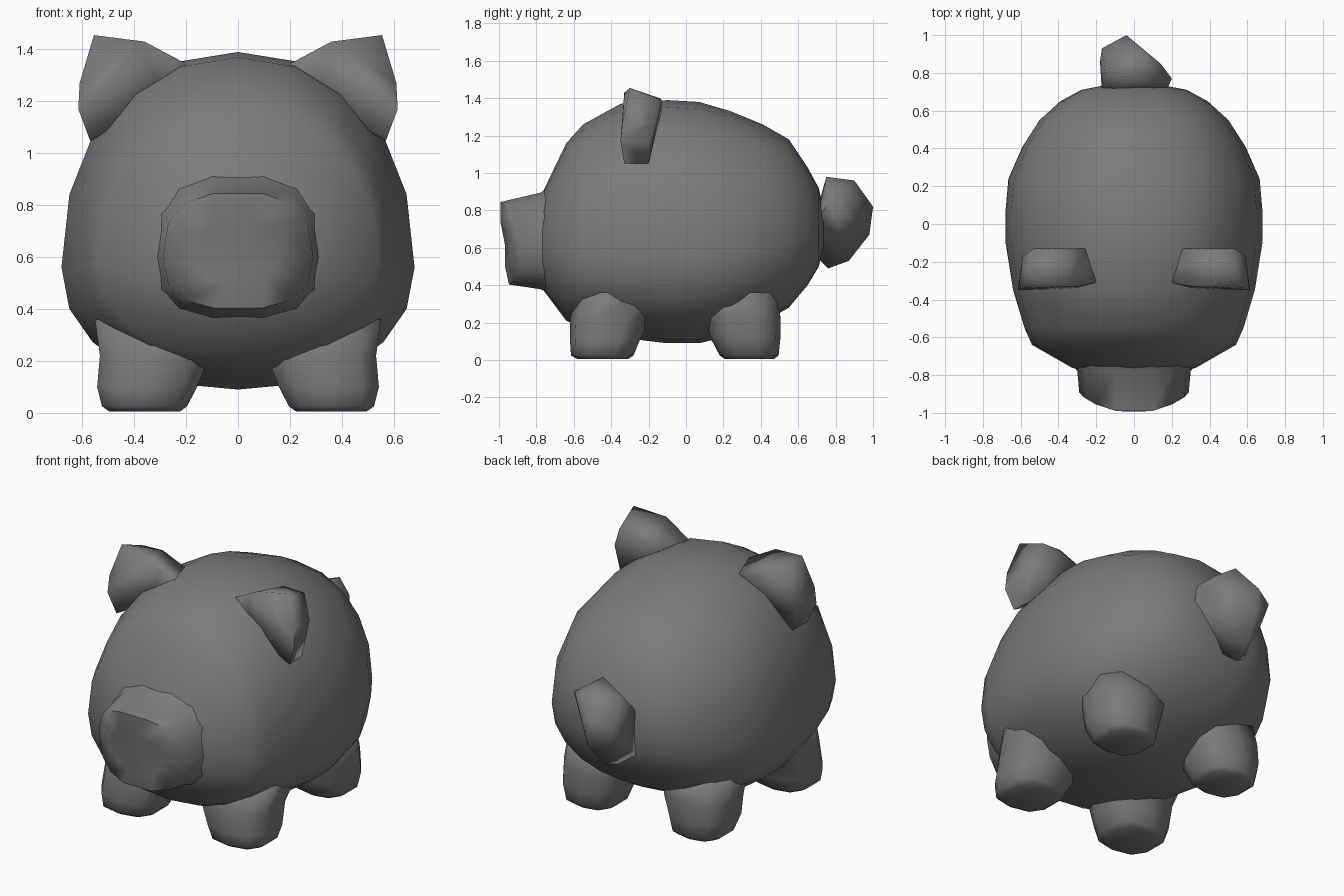
import bpy, bmesh
from math import sin, cos, pi, copysign
from mathutils import Vector

if "Cube" in bpy.data.objects:
    bpy.data.objects.remove(bpy.data.objects["Cube"])

grey = bpy.data.materials.new("matte grey")
grey.use_nodes = True
COLOUR = (0.2, 0.2, 0.2, 1)
grey.diffuse_color = COLOUR
grey.node_tree.nodes["Principled BSDF"].inputs["Base Color"].default_value = COLOUR


def finish(bm, name, angle):
    """Turn a bmesh into a smooth shaded object."""
    bmesh.ops.recalc_face_normals(bm, faces=bm.faces)
    mesh = bpy.data.meshes.new(name)
    bm.to_mesh(mesh)
    bm.free()
    mesh.materials.append(grey)
    obj = bpy.data.objects.new(name, mesh)
    bpy.context.collection.objects.link(obj)
    bpy.ops.object.select_all(action="DESELECT")
    obj.select_set(True)
    bpy.context.view_layer.objects.active = obj
    bpy.ops.object.shade_smooth_by_angle(angle=angle)
    return obj


def loft(name, rings, angle=pi / 2):
    """Skin a list of rings and close both ends with a fan."""
    bm = bmesh.new()
    loops = [[bm.verts.new(p) for p in ring] for ring in rings]
    n = len(loops[0])
    for a, b in zip(loops, loops[1:]):
        for i in range(n):
            j = (i + 1) % n
            bm.faces.new((a[i], a[j], b[j], b[i]))
    for loop in (loops[0], loops[-1]):
        centre = bm.verts.new(sum((v.co for v in loop), Vector()) / n)
        for i in range(n):
            bm.faces.new((loop[i], loop[(i + 1) % n], centre))
    return finish(bm, name, angle)


def hull(name, points, angle=pi / 2):
    bm = bmesh.new()
    for p in points:
        bm.verts.new(p)
    result = bmesh.ops.convex_hull(bm, input=bm.verts)
    spare = {g for g in result["geom_interior"] + result["geom_unused"]
             if isinstance(g, bmesh.types.BMVert)}
    bmesh.ops.delete(bm, geom=list(spare), context="VERTS")
    return finish(bm, name, angle)


def round_power(value, power):
    return copysign(abs(value) ** power, value)


def upright_ring(y, half, low, mid, high, sides, power):
    """Rounded ring facing y, with different upper and lower heights."""
    ring = []
    for i in range(sides):
        a = 2 * pi * i / sides
        s = round_power(sin(a), power)
        height = high - mid if s > 0 else mid - low
        ring.append(Vector((half * round_power(cos(a), power), y, mid + s * height)))
    return ring


# Body: y, half width, bottom, widest height, top
body = [(-0.79, 0.24, 0.45, 0.62, 0.82), (-0.76, 0.33, 0.37, 0.6, 0.91),
        (-0.64, 0.54, 0.21, 0.58, 1.16), (-0.55, 0.58, 0.17, 0.57, 1.26),
        (-0.35, 0.64, 0.12, 0.56, 1.37), (-0.1, 0.68, 0.09, 0.56, 1.39),
        (0.07, 0.68, 0.09, 0.56, 1.38), (0.24, 0.665, 0.13, 0.57, 1.33),
        (0.41, 0.59, 0.2, 0.59, 1.26), (0.55, 0.5, 0.28, 0.62, 1.18),
        (0.65, 0.39, 0.4, 0.66, 1.03), (0.71, 0.28, 0.5, 0.68, 0.92),
        (0.735, 0.15, 0.6, 0.7, 0.8)]
loft("body", [upright_ring(*row, 20, 0.92) for row in body])

# Snout: bulging front that leans forward at the top
snout = [upright_ring(-0.7, 0.36, 0.34, 0.6, 0.95, 14, 0.8),
         upright_ring(-0.78, 0.3, 0.375, 0.6, 0.9, 14, 0.75),
         upright_ring(-0.98, 0.29, 0.4, 0.6, 0.85, 14, 0.75),
         upright_ring(-0.985, 0.16, 0.5, 0.61, 0.74, 14, 0.85)]
for ring in snout[2:]:
    for p in ring:
        p.y += 1.0 * p.x ** 2 - 0.1 * (p.z - 0.65)
loft("snout", snout, 1.2)


# Legs: height, inner x, outer x, front y, rear y
def leg_ring(z, x0, x1, y0, y1, side):
    cx, cy, rx, ry = (x0 + x1) / 2, (y0 + y1) / 2, (x1 - x0) / 2, (y1 - y0) / 2
    ring = []
    for i in range(10):
        a = 2 * pi * (i + 0.5) / 10
        ring.append(Vector((side * (cx + rx * round_power(cos(a), 0.75)),
                            cy + ry * round_power(sin(a), 0.75), z)))
    return ring


front_leg = [(0.005, 0.22, 0.5, -0.58, -0.31), (0.025, 0.19, 0.53, -0.615, -0.28),
             (0.1, 0.15, 0.55, -0.62, -0.25), (0.22, 0.1, 0.54, -0.62, -0.19),
             (0.36, 0.06, 0.56, -0.58, -0.08)]
rear_leg = [(0.005, 0.22, 0.48, 0.21, 0.47), (0.025, 0.19, 0.51, 0.18, 0.495),
            (0.12, 0.16, 0.54, 0.13, 0.505), (0.23, 0.12, 0.54, 0.1, 0.505),
            (0.36, 0.08, 0.54, 0.04, 0.48)]

# Ears: flat front outline, then the rounded back
ear = [(0.2, -0.31, 1.345), (0.29, -0.33, 1.385), (0.36, -0.33, 1.43),
       (0.555, -0.3, 1.455), (0.61, -0.34, 1.27), (0.615, -0.35, 1.17),
       (0.57, -0.33, 1.05), (0.3, -0.34, 1.2),
       (0.25, -0.13, 1.33), (0.4, -0.14, 1.4), (0.53, -0.13, 1.39),
       (0.59, -0.17, 1.26), (0.59, -0.2, 1.17), (0.56, -0.2, 1.05)]

for side, label in ((1, "left"), (-1, "right")):
    loft(label + "_front_leg", [leg_ring(*row, side) for row in front_leg])
    loft(label + "_rear_leg", [leg_ring(*row, side) for row in rear_leg])
    hull(label + "_ear", [(side * x, y, z) for x, y, z in ear])

# Tail: chunky faceted curl
hull("tail", [(-0.17, 0.7, 0.8), (-0.18, 0.86, 0.72), (-0.17, 0.93, 0.8),
              (-0.04, 1.0, 0.82), (-0.04, 0.98, 0.67), (0.04, 0.9, 0.96),
              (0.02, 0.75, 0.98), (0.14, 0.85, 0.9), (0.2, 0.77, 0.85),
              (0.17, 0.7, 0.75), (-0.07, 0.87, 0.53), (-0.08, 0.76, 0.49),
              (-0.17, 0.72, 0.55), (0.0, 0.7, 0.55), (-0.15, 0.8, 0.92)])
